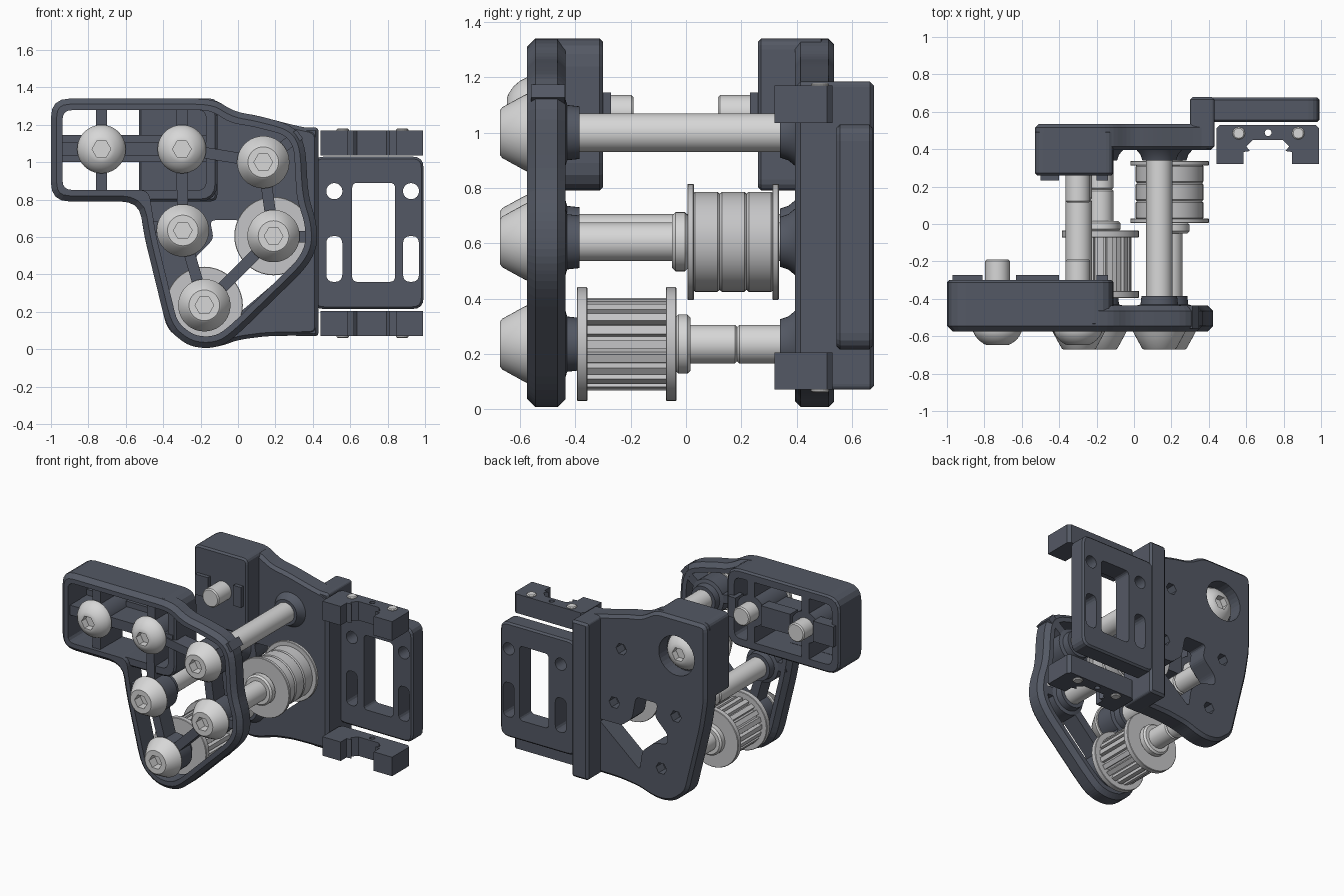
import bpy, bmesh, math
from mathutils import Vector

if "Cube" in bpy.data.objects:
    bpy.data.objects.remove(bpy.data.objects["Cube"])


def material(name, rgb):
    m = bpy.data.materials.new(name)
    m.use_nodes = True
    m.diffuse_color = (*rgb, 1)
    m.node_tree.nodes["Principled BSDF"].inputs["Base Color"].default_value = (*rgb, 1)
    return m


slate = material("slate grey", (0.088, 0.099, 0.128))
steel = material("light steel", (0.68, 0.68, 0.68))
alloy = material("pale alloy", (0.56, 0.56, 0.57))


def finish(name, bm, mat):
    bmesh.ops.recalc_face_normals(bm, faces=bm.faces)
    me = bpy.data.meshes.new(name)
    bm.to_mesh(me)
    bm.free()
    me.materials.append(mat)
    ob = bpy.data.objects.new(name, me)
    bpy.context.collection.objects.link(ob)
    return ob


def activate(ob):
    bpy.ops.object.select_all(action='DESELECT')
    ob.select_set(True)
    bpy.context.view_layer.objects.active = ob


def smooth(ob):
    activate(ob)
    bpy.ops.object.shade_smooth_by_angle(angle=math.radians(32))
    return ob


def fillet(pts, r):
    """Round every corner of a closed outline."""
    out = []
    for i, p in enumerate(pts):
        p, a, b = Vector(p), Vector(pts[i - 1]), Vector(pts[(i + 1) % len(pts)])
        s = p + (a - p).normalized() * min(r, (a - p).length * 0.45)
        e = p + (b - p).normalized() * min(r, (b - p).length * 0.45)
        for k in range(5):
            t = k / 4
            out.append(s * (1 - t) ** 2 + p * 2 * t * (1 - t) + e * t * t)
    return out


def inset(pts, d):
    """Shrink a counter-clockwise outline by d."""
    out = []
    for i, p in enumerate(pts):
        p = Vector(p)
        u = (p - Vector(pts[i - 1])).normalized()
        v = (Vector(pts[(i + 1) % len(pts)]) - p).normalized()
        n1, n2 = Vector((-u.y, u.x)), Vector((-v.y, v.x))
        out.append(p + (n1 + n2) * d / (1 + n1.dot(n2)))
    return out


def rect(x0, x1, z0, z1):
    return [(x0, z0), (x1, z0), (x1, z1), (x0, z1)]


def circle(x, z, r, n=32):
    return [(x + r * math.cos(k * math.tau / n), z + r * math.sin(k * math.tau / n))
            for k in range(n)]


def prism(name, pts, t0, t1, bevel=0.0, mat=slate, axis='y'):
    bm = bmesh.new()
    put = (lambda p, t: (p[0], t, p[1])) if axis == 'y' else (lambda p, t: (p[0], p[1], t))
    caps = [bm.faces.new([bm.verts.new(put(p, t)) for p in pts]) for t in (t0, t1)]
    rims = [e for f in caps for e in f.edges]
    a, b = caps[0].verts[:], caps[1].verts[:]
    for i in range(len(a)):
        bm.faces.new((a[i - 1], a[i], b[i], b[i - 1]))
    bmesh.ops.recalc_face_normals(bm, faces=bm.faces)
    if bevel:
        bmesh.ops.bevel(bm, geom=rims, offset=bevel, segments=1, affect='EDGES')
    return finish(name, bm, mat)


def cut(ob, pts, t0, t1, axis='y'):
    tool = prism("cutter", pts, t0, t1, axis=axis)
    mod = ob.modifiers.new("cut", 'BOOLEAN')
    mod.operation, mod.solver, mod.object = 'DIFFERENCE', 'EXACT', tool
    activate(ob)
    bpy.ops.object.modifier_apply(modifier=mod.name)
    bpy.data.objects.remove(tool)


def lathe(name, x, z, profile, mat=steel, n=40):
    """Turn (radius, y) points around a line along y; both ends are capped."""
    bm = bmesh.new()
    rings = [[bm.verts.new((p[0], y, p[1])) for p in circle(x, z, r, n)] for r, y in profile]
    for a, b in zip(rings, rings[1:]):
        for i in range(n):
            bm.faces.new((a[i - 1], a[i], b[i], b[i - 1]))
    bm.faces.new(rings[0])
    bm.faces.new(rings[-1])
    return smooth(finish(name, bm, mat))


def rod(name, x, z, r, y0, y1, mat=steel, c=0.008):
    return lathe(name, x, z, [(r - c, y0), (r, y0 + c), (r, y1 - c), (r - c, y1)], mat)


def bar(name, p, q, w, y0, y1):
    p, q = Vector(p), Vector(q)
    d = (q - p).normalized() * w / 2
    s = Vector((-d.y, d.x))
    prism(name, [p + s, p - s, q - s, q + s], y0, y1)


def bolt_head(name, x, z, base, tip, dome):
    h = tip - base
    if dome:
        prof = [(0.13, base), (0.13, base + h * 0.12), (0.118, base + h * 0.42),
                (0.098, base + h * 0.7), (0.072, base + h * 0.92), (0.055, tip)]
    else:
        prof = [(0.135, base), (0.14, base + h * 0.1), (0.132, base + h * 0.25),
                (0.092, base + h * 0.93), (0.082, tip)]
    ob = lathe(name, x, z, prof)
    cut(ob, circle(x, z, 0.05, 6), tip - h * 0.6, tip + h)
    smooth(ob)


# Bolt positions (x, z)
arm_l, arm_r = (-0.73, 1.07), (-0.3, 1.07)
top, mid_l, mid_r, low = (0.135, 1.0), (-0.295, 0.635), (0.19, 0.605), (-0.18, 0.235)
posts = [top, mid_l, mid_r, low]

# Front frame
front = [(-1, 0.79), (-0.53, 0.79), (-0.5, 0.6), (-0.38, 0.11), (-0.27, 0.02), (-0.17, 0.003),
         (-0.08, 0.02), (0.0, 0.08), (0.37, 0.44), (0.425, 0.55), (0.42, 0.68), (0.375, 0.82),
         (0.36, 1.1), (0.29, 1.2), (0.1, 1.25), (-0.02, 1.27), (-0.13, 1.34), (-1, 1.34)]
frame = prism("front_frame", fillet(front, 0.1), -0.575, -0.435, 0.03)
cut(frame, fillet(inset(front, 0.062), 0.05), -0.7, -0.3)

# Deep arm on the right end of the front frame
box = rect(-1, -0.11, 0.79, 1.34)
arm = prism("arm_frame", fillet(box, 0.1), -0.545, -0.30, 0.012)
cut(arm, fillet(inset(box, 0.06), 0.05), -0.7, -0.2)
for p in (arm_l, arm_r):
    lathe("arm_boss", *p, [(0.11, -0.565), (0.11, -0.30)], slate)
    bar("arm_rib", (p[0], 0.81), (p[0], 1.32), 0.06, -0.55, -0.30)
bar("arm_cross_rib", (-0.97, 1.07), (-0.13, 1.07), 0.07, -0.55, -0.30)
for x0, x1 in ((-0.97, -0.81), (-0.63, -0.4), (-0.2, -0.14)):
    prism("arm_key", rect(x0, x1, 1.0, 1.145), -0.36, -0.272)

# Front ribs and bosses
for p, q in ((arm_r, mid_l), (arm_r, top), (mid_l, low), (low, mid_r), (mid_r, top)):
    bar("front_rib", p, q, 0.06, -0.56, -0.437)
bar("front_rib", top, (0.33, 1.15), 0.06, -0.56, -0.437)
bar("front_rib", mid_r, (0.39, 0.6), 0.06, -0.56, -0.437)
bar("front_rib", mid_l, (-0.48, 0.66), 0.06, -0.56, -0.437)
for p in posts:
    lathe("front_boss", *p, [(0.125, -0.57), (0.125, -0.437), (0.1, -0.43), (0.095, -0.385)], slate)
    lathe("back_boss", *p, [(0.09, 0.34), (0.1, 0.37), (0.125, 0.4)], slate)

# Back plate with its window, counterbore and nut holes
back = [(-0.53, 0.79), (-0.5, 0.6), (-0.38, 0.11), (-0.27, 0.02), (-0.17, 0.003), (-0.08, 0.02),
        (0.0, 0.05), (0.15, 0.07), (0.43, 0.075), (0.43, 1.17), (0.29, 1.2), (0.1, 1.25),
        (-0.02, 1.27), (-0.13, 1.34), (-0.53, 1.34)]
plate = prism("back_plate", fillet(back, 0.05), 0.395, 0.535, 0.02)
window = [(-0.15, 0.69), (-0.13, 0.59), (-0.23, 0.49), (-0.23, 0.42), (-0.12, 0.4), (-0.03, 0.32),
          (-0.01, 0.18), (0.32, 0.46), (0.13, 0.46), (0.05, 0.53), (0.02, 0.69)]
cut(plate, fillet(window, 0.03), 0.3, 0.7)
block = prism("back_block", fillet(rect(-0.53, -0.11, 0.79, 1.34), 0.04), 0.26, 0.5, 0.012)
for ob in (plate, block):
    cut(ob, circle(*arm_r, 0.14), 0.44, 0.7)
for p in posts:
    cut(plate, circle(*p, 0.042, 6), 0.46, 0.7)
for x0, x1 in ((-0.5, -0.4), (-0.2, -0.14)):
    prism("back_key", rect(x0, x1, 1.0, 1.145), 0.232, 0.3)

# Vertical rail and slotted side bracket
prism("rail", fillet(rect(0.30, 0.43, 0.07, 1.185), 0.02), 0.40, 0.68, 0.015)
bracket = prism("side_bracket", fillet(rect(0.40, 0.992, 0.215, 1.03), 0.06), 0.545, 0.675, 0.012)
cut(bracket, fillet(rect(0.61, 0.84, 0.36, 0.89), 0.03), 0.4, 0.8)
for x in (0.515, 0.925):
    cut(bracket, circle(x, 0.845, 0.043), 0.4, 0.8)
    cut(bracket, fillet(rect(x - 0.043, x + 0.043, 0.36, 0.605), 0.043), 0.4, 0.8)

# End clips above and below the bracket
half = [(0.44, 0.32), (0.585, 0.32), (0.585, 0.385), (0.62, 0.39), (0.6, 0.415), (0.635, 0.45)]
clip = half + [(1.43 - x, y) for x, y in reversed(half)] + [(0.99, 0.51), (0.97, 0.53),
                                                          (0.46, 0.53), (0.44, 0.51)]
for name, z0, z1, face in (("upper", 1.035, 1.17, 1.17), ("lower", 0.07, 0.205, 0.07)):
    ob = prism(name + "_clip", clip, z0, z1, axis='z')
    cut(ob, circle(0.717, 0.488, 0.018, 16), 0, 2, axis='z')
    for x in (0.56, 0.878):
        prism("clip_screw", circle(x, 0.485, 0.033, 20), face - 0.01, face + 0.01,
              0.006, steel, 'z')

# Bolts
for p in posts:
    bolt_head("post_bolt_head", *p, -0.565, -0.672, False)
for p in (arm_l, arm_r):
    bolt_head("arm_bolt_head", *p, -0.565, -0.648, True)
    rod("arm_bolt_end", *p, 0.066, -0.5, -0.19)
bolt_head("back_bolt_head", *arm_r, 0.44, 0.515, True)
rod("back_bolt_end", *arm_r, 0.066, 0.115, 0.45)

# Spacer posts, split where two tubes meet
for p, split in ((top, None), (mid_l, 0.13), (mid_r, None), (low, 0.185)):
    ends = [-0.5, 0.45] if split is None else [-0.5, split, 0.45]
    for y0, y1 in zip(ends, ends[1:]):
        rod("spacer_post", *p, 0.07, y0, y1)

# Smooth idler on the left post
for y0 in (0.005, 0.312):
    rod("idler_flange", *mid_r, 0.21, y0, y0 + 0.024, alloy, 0.003)
ring = []
for k in range(3):
    y = 0.025 + k * 0.097
    ring += [(0.174, y), (0.181, y + 0.008), (0.181, y + 0.089), (0.174, y + 0.097)]
lathe("idler_drum", *mid_r, [r for i, r in enumerate(ring) if i not in (4, 8)], alloy)
rod("idler_collar", *mid_r, 0.107, -0.05, 0.008, steel, 0.012)

# Toothed pulley on the lowest post
teeth = []
for k in range(20):
    for off, r in ((-0.3, 0.168), (0.3, 0.168), (0.36, 0.14), (0.64, 0.14)):
        a = (k + off) * math.tau / 20
        teeth.append((low[0] + r * math.cos(a), low[1] + r * math.sin(a)))
prism("pulley_teeth", teeth, -0.37, -0.065, 0, alloy)
for y0 in (-0.395, -0.073):
    rod("pulley_flange", *low, 0.206, y0, y0 + 0.038, alloy, 0.003)
rod("pulley_collar", *low, 0.107, -0.04, 0.017, steel, 0.012)
